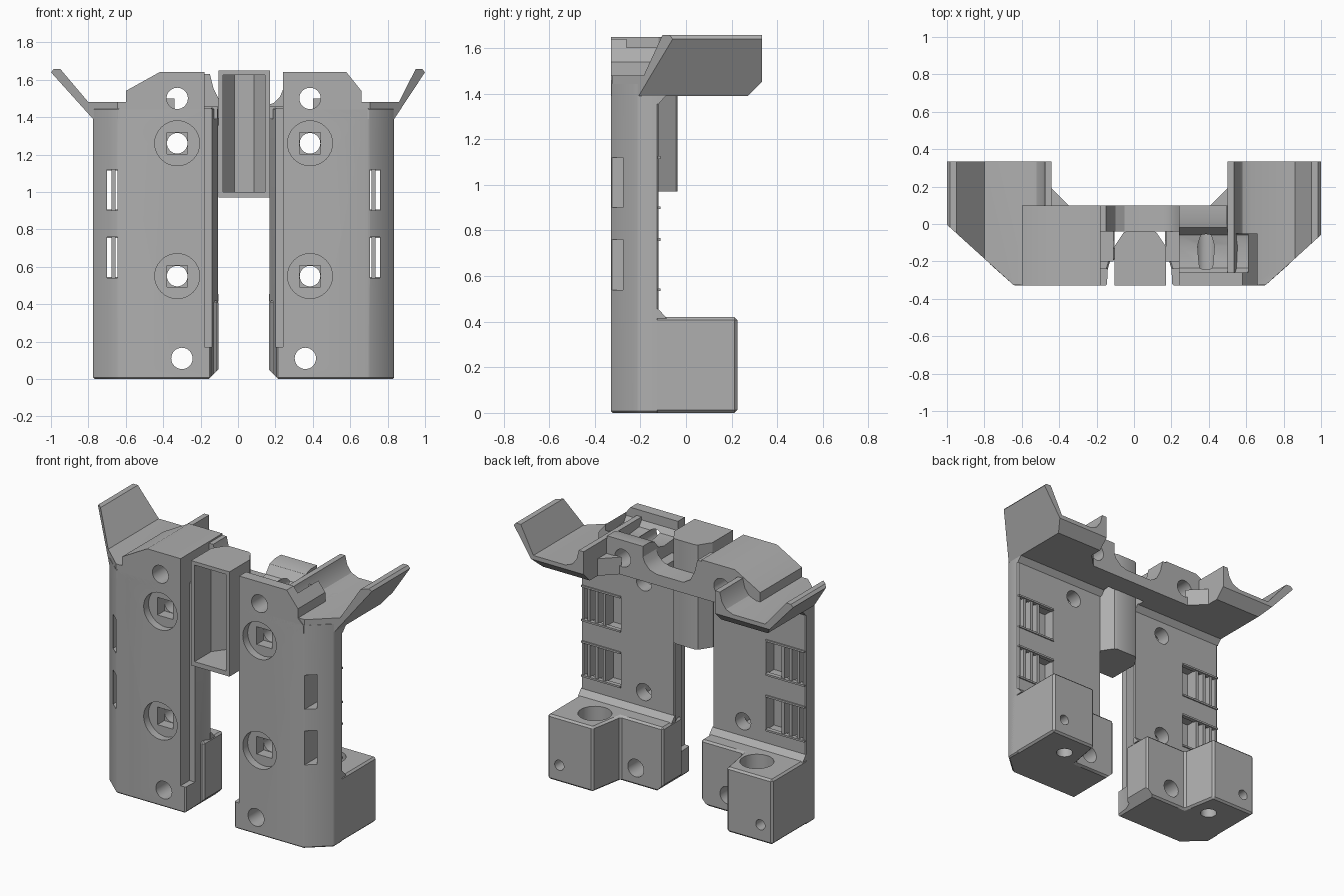
import bpy, bmesh, math
from mathutils import Vector, Matrix

cube = bpy.data.objects.get("Cube")
if cube:
    bpy.data.objects.remove(cube)

grey = bpy.data.materials.new("plain grey")
grey.use_nodes = True
grey.diffuse_color = (0.43, 0.43, 0.43, 1)
grey.node_tree.nodes["Principled BSDF"].inputs["Base Color"].default_value = (0.43, 0.43, 0.43, 1)

FRONT, BACK = -0.33, -0.12


def finish(name, bm):
    bmesh.ops.recalc_face_normals(bm, faces=bm.faces)
    mesh = bpy.data.meshes.new(name)
    bm.to_mesh(mesh)
    bm.free()
    mesh.materials.append(grey)
    ob = bpy.data.objects.new(name, mesh)
    bpy.context.collection.objects.link(ob)
    return ob


def prism(name, pts, axis, a, b):
    """Extrude a 2D outline along one axis from a to b."""
    place = {"x": lambda p, t: (t, p[0], p[1]),
             "y": lambda p, t: (p[0], t, p[1]),
             "z": lambda p, t: (p[0], p[1], t)}[axis]
    bm = bmesh.new()
    face = bm.faces.new([bm.verts.new(place(p, a)) for p in pts])
    out = bmesh.ops.extrude_face_region(bm, geom=[face])
    move = Vector(place((0, 0), b - a))
    bmesh.ops.translate(bm, vec=move, verts=[v for v in out["geom"] if isinstance(v, bmesh.types.BMVert)])
    return finish(name, bm)


def box(name, x0, x1, y0, y1, z0, z1):
    return prism(name, [(x0, y0), (x1, y0), (x1, y1), (x0, y1)], "z", z0, z1)


def drill(center, radius, a, b, axis="y"):
    """Round cutter along y or z."""
    c = [(center[0] + radius * math.cos(math.tau * i / 32),
          center[1] + radius * math.sin(math.tau * i / 32)) for i in range(32)]
    return prism("cutter", c, axis, a, b)


def apply(ob, mod):
    bpy.context.view_layer.objects.active = ob
    bpy.ops.object.modifier_apply(modifier=mod.name)


def cut(ob, cutters):
    for c in cutters:
        mod = ob.modifiers.new("cut", "BOOLEAN")
        mod.operation, mod.solver, mod.object = "DIFFERENCE", "EXACT", c
        apply(ob, mod)


def bevel(ob, width):
    mod = ob.modifiers.new("bevel", "BEVEL")
    mod.width, mod.segments, mod.limit_method = width, 1, "ANGLE"
    apply(ob, mod)


def discard(cutters):
    for c in cutters:
        bpy.data.objects.remove(c)


# Both halves mirror about x = 0.03; u is the distance from that plane
for s, side, tip in ((-1, "right", 1.03), (1, "left", 0.97)):
    def X(u):
        return 0.03 + s * u

    def M(pts):
        return [(X(u), v) for u, v in pts]

    def span(u0, u1, *rest):
        return box("cutter", X(u0), X(u1), *rest)

    # Upright column with angled outer edge and flared inner edge
    column = prism(side + "_column", M([(0.67, FRONT), (0.175, FRONT), (0.17, -0.24), (0.135, BACK),
                                        (0.805, BACK), (0.805, -0.21)]), "z", 0, 1.45)
    bevel(column, 0.008)
    # Foot block with stepped rear
    foot = prism(side + "_foot", M([(0.805, -0.2), (0.805, 0.225), (0.48, 0.225), (0.44, 0.0),
                                    (0.135, 0.0), (0.135, -0.2)]), "z", 0, 0.42)
    bevel(foot, 0.012)
    # Chamfered strips where column meets foot and shelf
    for label, z, d in (("foot", 0.415, 0.04), ("shelf", 1.395, -0.04)):
        prism(side + "_" + label + "_fillet", [(BACK - 0.01, z), (BACK + 0.035, z), (BACK, z + d), (BACK - 0.01, z + d)],
              "x", X(0.135), X(0.805))

    # Flared wing tray with an upright fin on its inner edge
    wing = prism(side + "_wing", M([(tip, 1.64), (tip - 0.015, 1.657), (tip - 0.05, 1.657), (0.83, 1.48),
                                    (0.60, 1.48), (0.55, 1.5), (0.52, 1.54), (0.505, 1.6), (0.47, 1.6),
                                    (0.47, 1.39), (0.805, 1.39)]), "y", FRONT + 0.005, 0.333)
    trims = [prism("cutter", M([(0.67, FRONT), (1.2, 0.15), (1.2, -0.5), (0.6, -0.5), (0.6, FRONT)]), "z", 1.3, 1.8),
             prism("cutter", [(0.26, 1.38), (0.35, 1.47), (0.4, 1.3), (0.26, 1.3)], "x", -1.2, 1.2)]
    cut(wing, trims)
    discard(trims)
    prism(side + "_fin_gusset", M([(0.48, 0.2), (0.37, 0.09), (0.48, 0.09)]), "z", 1.39, 1.5)

    # Shoulder above the column
    shoulder = prism(side + "_shoulder", M([(0.67, 1.39), (0.67, 1.44), (0.63, 1.48), (0.63, 1.54),
                                            (0.55 if s > 0 else 0.45, 1.64), (0.21, 1.64), (0.21, 1.39)]),
                     "y", FRONT, 0.098)
    shelf = box(side + "_shelf", X(0.14), X(0.5), -0.2, 0.098, 1.39, 1.46)

    # Mounting holes, counterbores, square pockets and groove
    high, low = (X(0.355), 1.5), (X(0.33), 0.11)
    cutters = [drill(high, 0.057, -0.5, 0.5), drill(low, 0.057, -0.5, 0.5),
               span(0.1, 0.21, -0.5, -0.24, 0.17, 2),
               prism("cutter", M([(0.1, 0.06), (0.135, 0.05), (0.185, 0), (0.185, -0.1), (0.1, -0.1)]), "y", -0.5, 0.5)]
    for z in (0.55, 1.26):
        cutters += [drill((X(0.355), z), 0.12, -0.5, FRONT + 0.05), drill((X(0.355), z), 0.055, -0.5, 0),
                    span(0.3, 0.41, -0.5, FRONT + 0.12, z - 0.057, z + 0.057)]
    for z in (0.54, 0.9):
        cutters += [span(0.52, 0.785, -0.2, 0, z, z + 0.22), span(0.675, 0.73, -0.5, 0, z, z + 0.22)]
    cut(column, cutters)

    # Ribs standing in the rear windows
    for z in (0.54, 0.9):
        for i, u in enumerate((0.63, 0.685, 0.74)):
            box(side + "_window_rib", X(u), X(u + 0.02), -0.215, BACK, z - 0.01, z + 0.23)
        for edge in (z, z + 0.22):
            box(side + "_window_lip", X(0.52), X(0.8), BACK - 0.02, BACK + 0.008, edge - 0.006, edge + 0.006)

    # Foot bores: vertical stepped bore and small rear hole
    bores = [drill((X(0.58), 0.06), 0.1, 0.1, 1, "z"), drill((X(0.58), 0.06), 0.05, -0.1, 0.5, "z"),
             drill((X(0.72), 0.11), 0.033, 0.1, 0.5)]
    cut(foot, cutters[1:2] + cutters[3:4] + bores)

    if s > 0:
        # Rounded trough behind the front plate
        trough = [(-0.26, 1.7), (-0.26, 1.58), (-0.235, 1.545), (-0.12, 1.535), (-0.06, 1.55), (-0.02, 1.60),
                  (0.03, 1.615), (0.2, 1.615), (0.2, 1.7)]
        bores.append(prism("cutter", trough, "x", X(0.18), X(0.58)))
        # Rounded rear outer corner
        bores.append(prism("cutter", M([(0.46, 1.7), (0.47, 1.58), (0.5, 1.51), (0.55, 1.48), (0.8, 1.48), (0.8, 1.7)]),
                           "y", -0.05, 0.4))
        cut(shoulder, bores[-2:])
    cut(shoulder, cutters[:1] + cutters[2:3])
    cut(shelf, cutters[:1])
    discard(cutters + bores)

# Bridge joining both shoulders at the rear
prism("bridge", [(-0.19, 1.39), (0.25, 1.39), (0.25, 1.57), (0.225, 1.51), (0.19, 1.475), (0.14, 1.46), (-0.05, 1.46),
                 (-0.1, 1.49), (-0.13, 1.55), (-0.15, 1.63), (-0.19, 1.63)], "y", -0.04, 0.098)

# Hollow centre box open to the front
centre = prism("centre_box", [(-0.105, FRONT), (0.17, FRONT), (0.17, -0.12), (0.12, -0.045), (0.1, -0.037),
                              (-0.035, -0.037), (-0.055, -0.045), (-0.105, -0.12)], "z", 0.97, 1.648)
hollow = prism("cutter", [(-0.08, -0.4), (0.145, -0.4), (0.145, -0.16), (0.085, -0.08), (-0.02, -0.08),
                          (-0.08, -0.16)], "z", 1.0, 1.625)
cut(centre, [hollow])
discard([hollow])

# Smooth the round bores while keeping hard edges
bpy.ops.object.select_all(action="DESELECT")
for ob in bpy.context.collection.objects:
    if ob.type == "MESH" and grey.name in ob.data.materials:
        ob.select_set(True)
        bpy.context.view_layer.objects.active = ob
bpy.ops.object.shade_smooth_by_angle(angle=math.radians(30))
